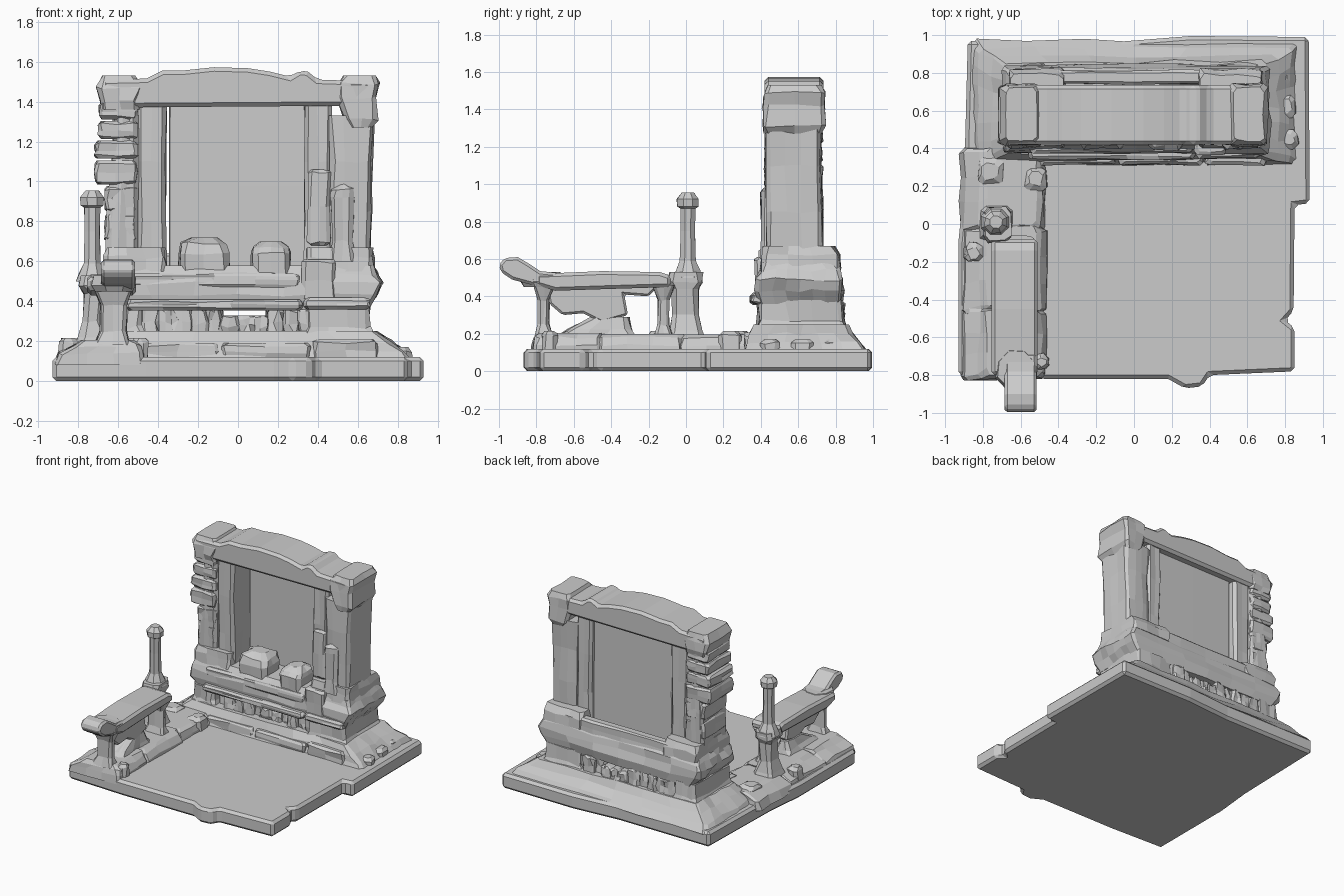
import bpy, bmesh, math, random
from mathutils import Vector

random.seed(7)
rnd = random.uniform


def finish(name, bm, bevel=0.0):
    bmesh.ops.recalc_face_normals(bm, faces=bm.faces)
    me = bpy.data.meshes.new(name)
    bm.to_mesh(me)
    bm.free()
    ob = bpy.data.objects.new(name, me)
    bpy.context.collection.objects.link(ob)
    if bevel:
        m = ob.modifiers.new("worn_edges", 'BEVEL')
        m.width, m.segments = bevel, 1
        m.limit_method, m.angle_limit = 'ANGLE', math.radians(35)
    return ob


def skin(name, rings, bevel=0.0):
    """Join rings of equal point count into a closed solid."""
    bm = bmesh.new()
    vs = [[bm.verts.new(p) for p in r] for r in rings]
    n = len(vs[0])
    for a, b in zip(vs, vs[1:]):
        for i in range(n):
            j = (i + 1) % n
            bm.faces.new((a[i], a[j], b[j], b[i]))
    bm.faces.new(vs[0][::-1])
    bm.faces.new(vs[-1])
    return finish(name, bm, bevel)


def stone(name, levels, jit=0.008, n=3, c=0.02):
    """Rough hewn block lofted through levels of (z, x0, x1, y0, y1)."""
    rings = []
    for k, (z, x0, x1, y0, y1) in enumerate(levels):
        corners = [(x0, y0), (x1, y0), (x1, y1), (x0, y1)]
        ring = []
        for i in range(4):
            a, b = Vector(corners[i]), Vector(corners[(i + 1) % 4])
            d = (b - a).normalized() * c
            for s in range(n):
                p = (a + d).lerp(b - d, s / (n - 1))
                ring.append((p.x + rnd(-jit, jit), p.y + rnd(-jit, jit),
                             z + (rnd(-jit, jit) if 0 < k < len(levels) - 1 else 0)))
        rings.append(ring)
    return skin(name, rings)


def box(name, x0, x1, y0, y1, z0, z1, jit=0.006, c=0.015, n=3):
    """Block with worn top and bottom edges."""
    e = min(c, (z1 - z0) / 4)
    return stone(name, [(z0, x0 + e, x1 - e, y0 + e, y1 - e), (z0 + e, x0, x1, y0, y1),
                        ((z0 + z1) / 2, x0, x1, y0, y1),
                        (z1 - e, x0, x1, y0, y1), (z1, x0 + e, x1 - e, y0 + e, y1 - e)], jit, n, c)


def profile(name, pts, axis, a, b, bevel=0.012):
    """Extrude a 2D outline along an axis from a to b."""
    put = {'x': lambda p, t: (t, p[0], p[1]), 'y': lambda p, t: (p[0], t, p[1]),
           'z': lambda p, t: (p[0], p[1], t)}[axis]
    return skin(name, [[put(p, t) for p in pts] for t in (a, b)], bevel)


def turned(name, cx, cy, levels, n=8):
    return skin(name, [[(cx + r * math.cos(math.tau * (i + .5) / n) * rnd(.95, 1.05),
                         cy + r * math.sin(math.tau * (i + .5) / n) * rnd(.95, 1.05), z)
                        for i in range(n)] for z, r in levels])


# floor slab with broken outline
profile("floor_slab", [(-.93, -.80), (-.46, -.82), (.18, -.82), (.27, -.87), (.36, -.86), (.40, -.80),
        (.85, -.78), (.85, -.55), (.80, -.51), (.845, -.46), (.85, .10), (.93, .11), (.925, .99),
        (.3, .995), (-.08, .965), (-.88, .97), (-.9, .2), (-.93, -.1)], 'z', 0, .12, .02)

# raised left kerb, in worn lengths
for y0, y1, h in ((-.82, -.45, .205), (-.47, -.02, .20), (-.04, .40, .195)):
    stone("left_kerb", [(.08, -.92, -.46, y0, y1), (.14, -.90, -.47, y0, y1),
                        (.18, -.82, -.49, y0 + .01, y1), (h, -.78, -.52, y0 + .03, y1)], .01, 4)

# stepped footing of the wall
stone("wall_footing", [(.1, -.86, .87, .31, .97), (.15, -.82, .83, .33, .93),
                       (.20, -.75, .76, .345, .89), (.25, -.69, .69, .37, .86)], .012, 7)
for x0, x1 in ((-.50, -.1), (-.08, .36), (.38, .70)):
    box("front_step", x0, x1, .315, .42, .1, rnd(.185, .22), .008)

# short piers holding up the sill, rubble between them
for x0, x1 in ((-.66, -.48), (.34, .66)):
    stone("sill_pier", [(.2, x0 - .04, x1 + .04, .36, .87), (.27, x0, x1, .385, .84),
                        (.38, x0, x1, .385, .83)], .012, 4)
for i in range(11):
    x = -.48 + i * .078
    box("rubble", x, x + .09, .42 + rnd(-.03, .02), .60, .22, .33 if 5 <= i <= 7 else .37, .014)
    box("back_rubble", x, x + .09, .58, .83 + rnd(-.02, .02), .22, .33 if 5 <= i <= 7 else .37, .012)

# heavy sill body with front and back ledges
stone("sill_body", [(.36, -.63, .65, .39, .83), (.43, -.69, .69, .37, .84), (.49, -.70, .72, .38, .835),
                    (.54, -.68, .70, .395, .825), (.58, -.66, .68, .41, .80)], .01, 7)
box("front_ledge", -.56, .32, .345, .5, .355, .41, .006, n=6)
box("front_ledge_right", .33, .66, .35, .5, .36, .42, .006)
box("front_sill_course", -.55, .31, .375, .5, .47, .54, .006, n=5)
box("back_sill_course", -.5, .5, .74, .815, .52, .64, .006, n=5)
box("right_sill_stone", .32, .49, .37, .5, .40, .61)

# pillar bases
for x0, x1 in ((-.67, -.36), (.34, .68)):
    stone("pillar_base", [(.55, x0, x1, .40, .825), (.62, x0, x1, .405, .82),
                          (.67, x0 + .01, x1 - .01, .415, .79)], .01, 4)

# wall pillars: plain shafts, inner jambs, stacked left bricks
stone("right_pillar", [(.62, .46, .66, .43, .73), (.85, .46, .67, .43, .725), (1.1, .46, .67, .425, .72),
                       (1.33, .45, .68, .425, .725)], .008, 4)
stone("left_pillar", [(.62, -.66, -.5, .43, .73), (.9, -.65, -.5, .43, .73), (1.15, -.63, -.5, .44, .72),
                      (1.4, -.62, -.5, .44, .72)], .008, 4)
z = .70
for i, h in enumerate((.14, .13, .12, .09, .09, .09)):
    box("left_brick", -.665 - rnd(.02, .055) * (i > 1), -.505, .42 + rnd(0, .015), .73,
        z, z + h, .007)
    z += h + .008
for x0, x1 in ((-.505, -.36), (.33, .465)):
    stone("window_jamb", [(.56, x0, x1, .45, .715), (.8, x0 + .005, x1, .455, .71),
                          (1.1, x0, x1, .45, .71), (1.4, x0, x1, .45, .71)], .006, 3)
box("jamb_stone", .35, .46, .425, .6, .68, 1.06, .008)
stone("half_post", [(.6, .45, .59, .395, .5), (.7, .47, .575, .405, .5), (.92, .46, .58, .40, .5),
                    (.96, .47, .58, .40, .5), (.99, .50, .55, .43, .5)], .006)

# recessed window panel
box("window_panel", -.345, .34, .635, .67, .54, 1.41, .002, .005)

# arched lintel with end caps
profile("lintel", [(-.69, 1.37), (.68, 1.38), (.69, 1.50), (.40, 1.51), (.35, 1.55), (.31, 1.555),
        (.26, 1.525), (.16, 1.55), (.05, 1.567), (-.12, 1.572), (-.28, 1.555), (-.38, 1.555),
        (-.46, 1.515), (-.68, 1.51)], 'y', .42, .735, .02)
stone("right_cap", [(1.27, .56, .67, .42, .73), (1.31, .53, .70, .41, .745), (1.42, .5, .69, .415, .74),
                    (1.49, .5, .705, .42, .74), (1.53, .53, .685, .44, .72)], .007)
stone("left_cap", [(1.36, -.68, -.5, .42, .73), (1.40, -.69, -.5, .41, .74), (1.47, -.705, -.48, .415, .74),
                   (1.53, -.68, -.52, .44, .72)], .007)

# loose stones on the window sill
for x, w, h, y in ((-.17, .125, .72, .52), (.165, .095, .70, .51)):
    stone("sill_stone", [(.54, x - w, x + w, y - .12, y + .09), (.64, x - w, x + w, y - .12, y + .09),
                         (h - .03, x - w * .9, x + w * .9, y - .10, y + .08),
                         (h, x - w * .5, x + w * .5, y - .05, y + .05)], .008, 3, .03)

# free standing post
stone("post_foot", [(.15, -.83, -.63, -.11, .11), (.22, -.80, -.65, -.09, .09), (.30, -.78, -.67, -.075, .07),
                    (.44, -.77, -.66, -.08, .07), (.48, -.80, -.65, -.10, .09),
                    (.53, -.79, -.65, -.09, .09)], .006, 2, .03)
turned("post_shaft", -.73, .01, [(.5, .085), (.54, .07), (.59, .046), (.75, .04), (.87, .043),
                                 (.88, .06), (.92, .064), (.955, .035)])

# arm rest slab and its rolled end
profile("arm_slab", [(-.80, .46), (-.70, .43), (-.40, .44), (-.08, .45), (-.08, .51), (-.14, .53),
                     (-.45, .535), (-.80, .52)], 'x', -.755, -.51, .018)
profile("arm_scroll", [(-.70, .45), (-.82, .46), (-.93, .49), (-.99, .53), (-1.0, .57), (-.97, .605),
                       (-.90, .61), (-.84, .575), (-.78, .535), (-.68, .525)], 'x', -.685, -.515, .015)
turned("arm_end_collar", -.62, -.77, [(.45, .10), (.48, .12), (.53, .105)])

# arm supports: legs, broken web, rubble
for y0, y1 in ((-.79, -.73), (-.15, -.09)):
    stone("arm_leg", [(.18, -.72, -.54, y0 - .02, y1 + .02), (.25, -.69, -.56, y0, y1),
                      (.38, -.69, -.56, y0, y1), (.46, -.72, -.53, y0 - .03, y1 + .03)], .005, 3, .015)
profile("arm_web", [(-.75, .46), (-.73, .36), (-.66, .30), (-.55, .31), (-.45, .26), (-.31, .30),
                    (-.33, .41), (-.20, .40), (-.14, .46)], 'x', -.66, -.58)
stone("web_rubble", [(.19, -.72, -.55, -.68, -.28), (.225, -.69, -.57, -.62, -.3),
                     (.29, -.66, -.59, -.5, -.31)], .012, 4)

# scattered chips along the right rear edge and left kerb
for x, y, s in ((.80, .62, .06), (.78, .78, .05), (.82, .45, .05), (-.76, .28, .07), (-.52, .24, .06),
                (-.49, -.73, .04), (-.85, -.15, .05)):
    zt = .17 if x > 0 else .215
    stone("chip", [(.09, x - s, x + s, y - s, y + s), (zt - .02, x - s * .9, x + s * .9, y - s, y + s),
                   (zt, x - s * .6, x + s * .6, y - s * .6, y + s * .6)], .008, 2)
